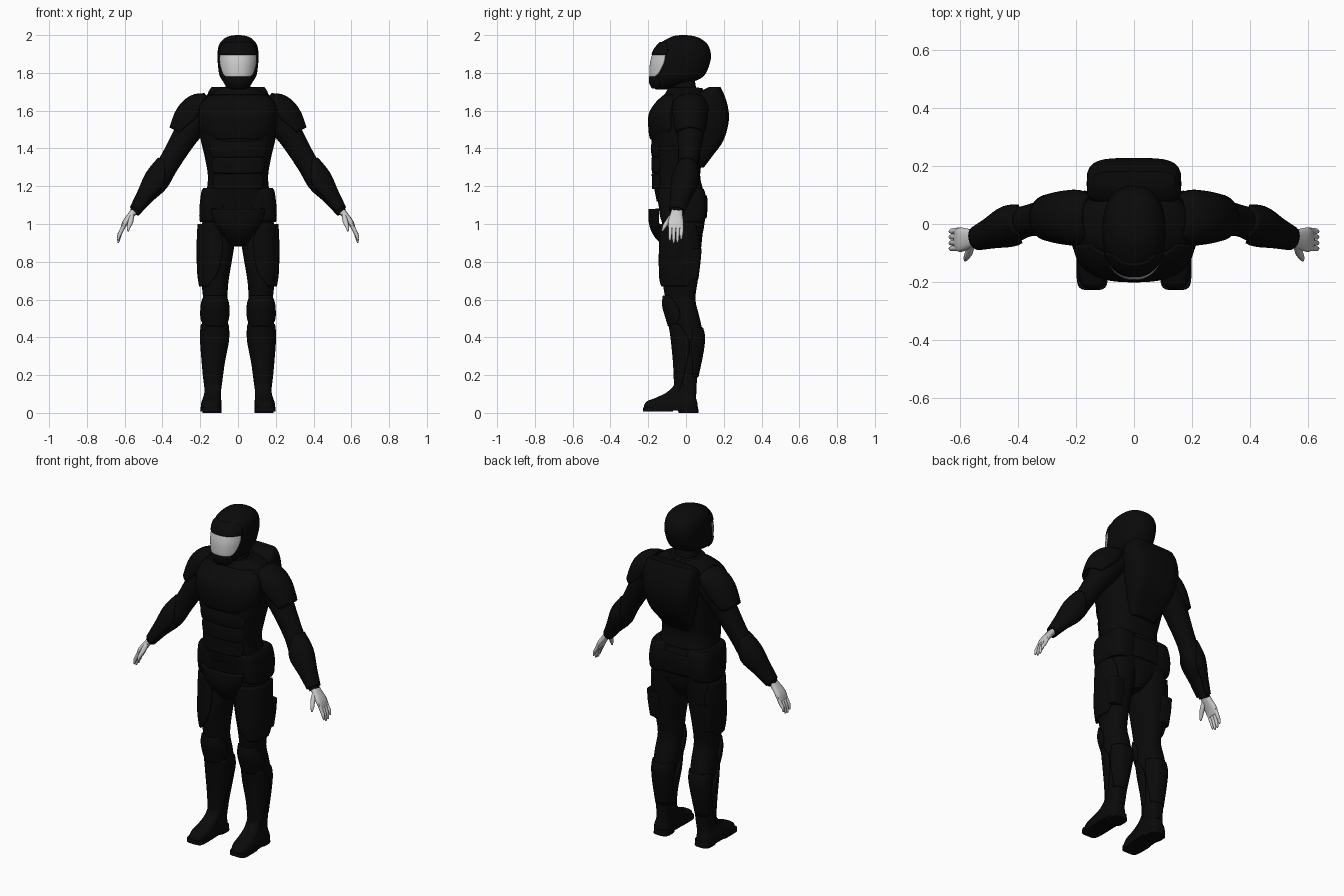
import bpy, bmesh, math
from mathutils import Vector

black = bpy.data.materials.new("black_armour")
black.diffuse_color = (0.003, 0.003, 0.003, 1)
Y = Vector((0, 1, 0))


def refine(rows, k):
    """Catmull-Rom subdivision between the given cross-sections."""
    out = []
    for i in range(len(rows) - 1):
        p = [rows[max(i - 1, 0)], rows[i], rows[i + 1], rows[min(i + 2, len(rows) - 1)]]
        for s in range(k):
            t = s / k
            out.append([0.5 * (2 * b + (c - a) * t + (2 * a - 5 * b + 4 * c - d) * t * t
                        + (3 * b - a - 3 * c + d) * t ** 3) for a, b, c, d in zip(*p)])
    return out + [list(rows[-1])]


def skin(name, frames, mid, p, n, mirror, mat, thick):
    """Skin superellipse frames (centre, u, v, half angle); half 180 makes a closed solid."""
    bm = bmesh.new()
    closed = frames[0][3] >= 180
    m = n if closed else n + 1
    rings = []
    for c, u, v, half in frames:
        ring = []
        for i in range(m):
            a = math.radians(mid + half * (2 * i / n - 1))
            ca, sa = math.cos(a), math.sin(a)
            ring.append(bm.verts.new(c + u * math.copysign(abs(ca) ** (2 / p), ca)
                                     + v * math.copysign(abs(sa) ** (2 / p), sa)))
        rings.append(ring)
    for r, s in zip(rings, rings[1:]):
        for i in range(n):
            j = (i + 1) % m
            bm.faces.new((r[i], r[j], s[j], s[i]))
    if closed:
        bm.faces.new(rings[0][::-1])
        bm.faces.new(rings[-1])
    bmesh.ops.recalc_face_normals(bm, faces=bm.faces)
    me = bpy.data.meshes.new(name)
    bm.to_mesh(me)
    bm.free()
    ob = bpy.data.objects.new(name, me)
    bpy.context.collection.objects.link(ob)
    if mat:
        me.materials.append(mat)
    bpy.ops.object.select_all(action='DESELECT')
    ob.select_set(True)
    bpy.context.view_layer.objects.active = ob
    bpy.ops.object.shade_smooth_by_angle(angle=math.radians(40))
    if not closed:
        sol = ob.modifiers.new("thickness", 'SOLIDIFY')
        sol.thickness, sol.offset = thick, 0
    if mirror:
        ob.modifiers.new("mirror", 'MIRROR')
    return ob


def stack(name, rows, mid=-90, p=2.3, n=28, mirror=False, mat=black, thick=0.012, k=4):
    """Horizontal sections: (z, x0, x1, y front, y back[, half angle])."""
    fr = []
    for r in refine(rows, k):
        z, x0, x1, y0, y1 = r[:5]
        fr.append((Vector(((x0 + x1) / 2, (y0 + y1) / 2, z)), Vector(((x1 - x0) / 2, 0, 0)),
                   Vector((0, (y1 - y0) / 2, 0)), r[5] if len(r) > 5 else 180))
    return skin(name, fr, mid, p, n, mirror, mat, thick)


def centred(rows):
    """Expand (z, half width, y front, y back, ...) to full stack rows."""
    return [(r[0], -r[1], r[1]) + tuple(r[2:]) for r in rows]


def limb(name, rows, mid=180, p=2, n=20, mat=black, thick=0.012, k=4):
    """Sections across a path: (x, y, z, in-plane radius, y radius[, half angle])."""
    rows = refine(rows, k)
    pts = [Vector(r[:3]) for r in rows]
    fr = []
    for i, r in enumerate(rows):
        t = (pts[min(i + 1, len(pts) - 1)] - pts[max(i - 1, 0)]).normalized()
        u = Y.cross(t).normalized()
        fr.append((pts[i], u * r[3], t.cross(u) * r[4], r[5] if len(r) > 5 else 180))
    return skin(name, fr, mid, p, n, True, mat, thick)


# torso, neck and collar
stack("torso", centred([(.88, .025, -.06, .05), (.94, .09, -.11, .085), (1.02, .18, -.13, .1), (1.1, .18, -.145, .105),
      (1.18, .165, -.162, .09), (1.26, .16, -.172, .075), (1.36, .177, -.178, .09), (1.46, .2, -.183, .105),
      (1.56, .205, -.187, .12), (1.63, .2, -.155, .12), (1.68, .17, -.11, .11), (1.715, .1, -.08, .07)]), p=2.6)
stack("neck", centred([(1.68, .07, -.08, .06), (1.8, .06, -.07, .04)]))
stack("collar", centred([(1.66, .135, -.12, .11, 170), (1.717, .09, -.085, .08, 170)]), thick=.016)

# chest plate, abdomen plates and belt
stack("chest_plate", centred([(1.45, .165, -.185, .1, 60), (1.5, .2, -.193, .11, 80), (1.58, .205, -.192, .11, 80),
      (1.64, .195, -.156, .11, 75), (1.68, .16, -.113, .1, 62)]), p=2.6)
for i, z in enumerate((1.395, 1.31, 1.225)):
    w = (.178, .166, .16)[i]
    stack("abdomen_plate", centred([(z - .041, w, -.176, .08, 45), (z, w, -.182 + .003 * i, .08, 52),
          (z + .041, w, -.178, .08, 48)]), p=2.6, thick=.008)
stack("belt", centred([(1.12, .183, -.155, .11), (1.185, .172, -.168, .095)]), p=2.6)

# hip guards, groin guard and seat guard
stack("hip_guard", [(1.01, .04, .2, -.12, .09), (1.03, .04, .205, -.135, .102), (1.1, .04, .203, -.145, .11),
      (1.17, .04, .194, -.15, .1), (1.19, .05, .184, -.14, .085)], p=3.2, mirror=True)
stack("groin_guard", centred([(.89, .05, -.12, .06, 45), (.94, .09, -.165, .09, 50), (1.0, .14, -.19, .1, 52),
      (1.08, .17, -.192, .1, 52)]), p=2.6)
stack("seat_guard", centred([(1.03, .17, -.13, .103, 35), (1.1, .18, -.14, .109, 60), (1.15, .175, -.14, .105, 60)]),
      mid=90, p=2.6)

# tapered backpack
stack("backpack", centred([(1.3, .08, .04, .095), (1.36, .105, .05, .14), (1.44, .133, .06, .197), (1.54, .155, .06, .226),
      (1.62, .163, .06, .222), (1.69, .16, .07, .2), (1.725, .14, .12, .182)]), p=3.8)

# helmet shell, brow, chin guard, visor
stack("helmet", centred([(1.712, .035, -.16, -.1), (1.735, .062, -.18, -.03), (1.76, .083, -.187, .055),
      (1.79, .099, -.183, .1), (1.85, .107, -.18, .126), (1.9, .109, -.172, .132), (1.95, .1, -.145, .115),
      (1.98, .075, -.1, .08), (1.995, .045, -.065, .04), (2, .012, -.03, .0)]))
stack("helmet_brow", centred([(1.895, .108, -.178, .13, 62), (1.925, .106, -.165, .12, 62), (1.96, .09, -.135, .1, 45)]))
stack("chin_guard", centred([(1.72, .05, -.175, -.03, 60), (1.75, .08, -.19, .03, 60), (1.78, .098, -.189, .09, 40)]))
stack("visor", centred([(1.775, .092, -.188, .08, 30), (1.795, .099, -.19, .1, 48), (1.85, .106, -.187, .12, 60),
      (1.898, .107, -.175, .12, 60)]), mat=None, thick=.008)

# arms, shoulder guards and forearm guards
limb("arm", [(.17, .03, 1.6, .075, .085), (.23, .03, 1.54, .078, .078), (.295, .022, 1.44, .065, .066),
     (.37, .01, 1.315, .057, .054), (.43, -.008, 1.225, .063, .062), (.49, -.03, 1.145, .044, .046),
     (.548, -.05, 1.06, .027, .033)])
limb("shoulder_guard", [(.15, .022, 1.65, .045, .075, 85), (.195, .022, 1.615, .08, .09, 95),
     (.245, .022, 1.56, .088, .086, 100), (.295, .022, 1.475, .071, .074, 75)])
limb("forearm_guard", [(.37, .01, 1.315, .06, .05, 60), (.425, -.006, 1.23, .07, .067, 120),
     (.49, -.03, 1.14, .048, .05, 120), (.54, -.048, 1.07, .033, .038, 120)], thick=.01)

# hands: palm, four fingers and thumb
limb("palm", [(.535, -.045, 1.085, .02, .028), (.56, -.05, 1.055, .018, .032), (.595, -.054, 1.01, .016, .042),
     (.612, -.053, .975, .011, .039)], n=16, p=2.6, mat=None)
for i, drop in enumerate((.02, .003, .0, .012)):
    y = -.023 - .02 * i
    limb("finger", [(.605, y, .99, .011, .011), (.622, y - .001, .955, .01, .01), (.63, y - .002, .925 + drop, .009, .009),
         (.635, y - .002, .9 + drop, .004, .005)], n=10, mat=None, k=3)
limb("thumb", [(.56, -.065, 1.055, .012, .014), (.568, -.095, 1.015, .014, .013), (.578, -.115, .985, .01, .01),
     (.582, -.126, .962, .004, .004)], n=10, mat=None, k=3)

# legs
stack("leg", [(1.04, .01, .18, -.12, .1), (.94, .012, .205, -.13, .087), (.82, .03, .208, -.135, .075),
      (.7, .05, .195, -.125, .062), (.6, .056, .185, -.108, .05), (.5, .053, .19, -.088, .073),
      (.4, .058, .19, -.07, .092), (.3, .075, .185, -.06, .083), (.2, .088, .175, -.053, .058), (.1, .09, .172, -.052, .055)],
      mirror=True)

# thigh, knee, shin and calf guards
stack("thigh_guard", [(.67, .045, .2, -.132, .07, 42), (.75, .035, .211, -.138, .075, 75), (.9, .015, .213, -.138, .085, 82),
      (1.0, .01, .208, -.138, .09, 60)], mid=-25, mirror=True)
stack("thigh_pocket", [(.71, .12, .207, -.03, .066), (.8, .12, .216, -.035, .077), (.87, .12, .217, -.03, .083)],
      p=4, mirror=True)
stack("knee_guard", [(.46, .06, .185, -.09, .07, 55), (.51, .052, .194, -.105, .06, 85), (.57, .052, .192, -.121, .05, 85),
      (.62, .058, .185, -.117, .05, 55)], mirror=True)
stack("shin_guard", [(.12, .09, .176, -.057, .06, 60), (.25, .078, .185, -.062, .08, 85), (.38, .054, .195, -.074, .09, 95),
      (.47, .052, .194, -.087, .08, 70)], mirror=True)
stack("calf_guard", [(.19, .085, .18, -.05, .061, 60), (.32, .068, .188, -.06, .088, 80), (.4, .055, .193, -.07, .096, 80),
      (.45, .054, .191, -.07, .086, 70)], mid=90, thick=.01, mirror=True)

# boots
stack("boot", [(.012, .087, .195, -.222, .062), (.04, .087, .196, -.222, .062), (.062, .088, .192, -.205, .058),
      (.08, .09, .185, -.16, .053), (.11, .09, .178, -.1, .052), (.15, .088, .176, -.062, .056),
      (.19, .086, .178, -.056, .06)], p=3.5, mirror=True)
stack("heel", [(0, .087, .188, -.04, .066), (.035, .086, .187, -.045, .064)], p=3, mirror=True, k=1)
stack("sole", [(.008, .09, .198, -.228, -.07), (.03, .09, .198, -.226, -.07)], p=4.5, mirror=True, k=1)
